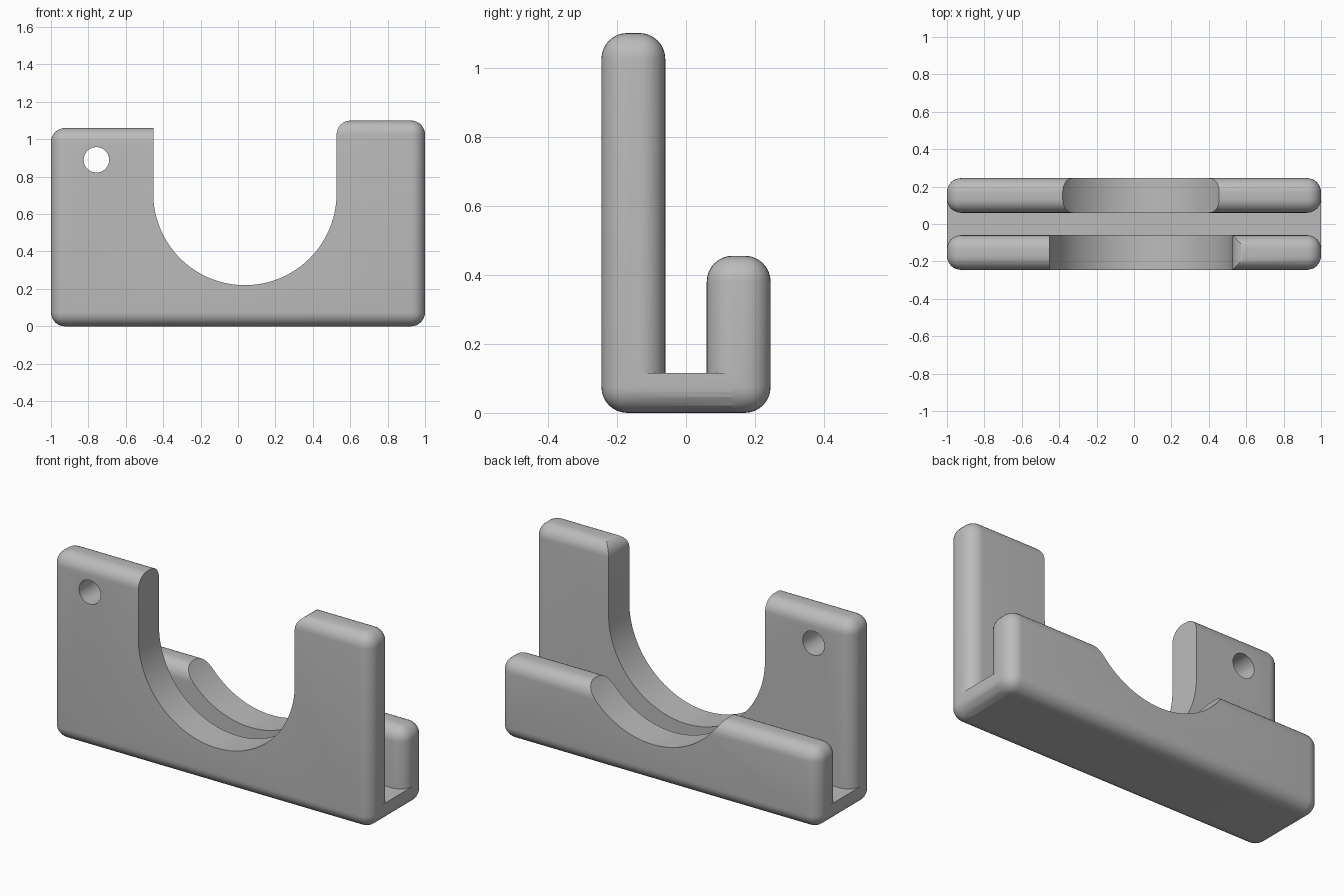
import bpy, bmesh, math
from mathutils import Vector

cube = bpy.data.objects.get("Cube")
if cube:
    bpy.data.objects.remove(cube, do_unlink=True)

R = 0.075          # edge rounding
SEG = 8

grey = bpy.data.materials.new("light_grey")
grey.use_nodes = True
colour = (0.5, 0.5, 0.5, 1)
grey.diffuse_color = colour
grey.node_tree.nodes["Principled BSDF"].inputs["Base Color"].default_value = colour


def finish(name, bm):
    bmesh.ops.recalc_face_normals(bm, faces=bm.faces)
    mesh = bpy.data.meshes.new(name)
    bm.to_mesh(mesh)
    bm.free()
    mesh.materials.append(grey)
    obj = bpy.data.objects.new(name, mesh)
    bpy.context.collection.objects.link(obj)
    return obj


def rounded_box(lo, hi, pick=lambda a, b: True):
    """Box between two corners with the picked edges rounded."""
    lo, hi = Vector(lo), Vector(hi)
    bm = bmesh.new()
    bmesh.ops.create_cube(bm, size=1)
    for v in bm.verts:
        v.co = Vector([(lo[i] + hi[i]) / 2 + v.co[i] * (hi[i] - lo[i]) for i in range(3)])
    edges = [e for e in bm.edges if pick(e.verts[0].co, e.verts[1].co)]
    bmesh.ops.bevel(bm, geom=edges, offset=R, segments=SEG, profile=0.5, affect='EDGES')
    return bm


def prism(name, outline):
    """Outline in x and z, extruded through the whole depth."""
    bm = bmesh.new()
    face = bm.faces.new([bm.verts.new((x, -0.5, z)) for x, z in outline])
    ext = bmesh.ops.extrude_face_region(bm, geom=[face])
    bmesh.ops.translate(bm, vec=(0, 1, 0),
                        verts=[g for g in ext["geom"] if isinstance(g, bmesh.types.BMVert)])
    return finish(name, bm)


def arc(cx, cz, r, start, end, n):
    angles = [math.radians(start + (end - start) * i / n) for i in range(n + 1)]
    return [(cx + r * math.cos(a), cz + r * math.sin(a)) for a in angles]


def combine(target, other, operation):
    mod = target.modifiers.new(other.name, 'BOOLEAN')
    mod.object, mod.operation, mod.solver = other, operation, 'EXACT'
    bpy.context.view_layer.objects.active = target
    bpy.ops.object.modifier_apply(modifier=mod.name)
    bpy.data.objects.remove(other, do_unlink=True)


# Tall front plate, its -x arm slightly lower than the other
bm = rounded_box((-1, -0.245, 0), (1, -0.06, 1.1))
for x in (0, 0.08):
    bmesh.ops.bisect_plane(bm, geom=bm.verts[:] + bm.edges[:] + bm.faces[:],
                           plane_co=(x, 0, 0), plane_no=(1, 0, 0))
for v in bm.verts:
    if v.co.x < 0.04 and v.co.z > 0.8:
        v.co.z -= 0.04
bracket = finish("cradle_bracket", bm)

# Low back plate
combine(bracket, finish("back_plate", rounded_box((-1, 0.06, 0), (1, 0.245, 0.455))), 'UNION')

# Channel floor, rounded only along its lower ends
floor = rounded_box((-1, -0.153, 0), (1, 0.153, 0.115),
                    lambda a, b: a.z < 0.01 and b.z < 0.01 and abs(a.x - b.x) < 0.01)
combine(bracket, finish("channel_floor", floor), 'UNION')

# Round-bottomed slot, flared over the +x arm to round its inner top corner
cx, cz, r = 0.037, 0.71, 0.49
right = cx + r
slot = arc(cx, cz, r, 180, 360, 64)
slot += arc(right + R, 1.1 - R, R, 180, 90, SEG)
slot += [(right + R, 1.3), (cx - r, 1.3)]
combine(bracket, prism("slot_cutter", slot), 'DIFFERENCE')

# Hanging hole
combine(bracket, prism("hole_cutter", arc(-0.757, 0.89, 0.068, 0, 350, 35)), 'DIFFERENCE')

bpy.ops.object.select_all(action='DESELECT')
bracket.select_set(True)
bpy.context.view_layer.objects.active = bracket
bpy.ops.object.shade_smooth_by_angle(angle=math.radians(30))
